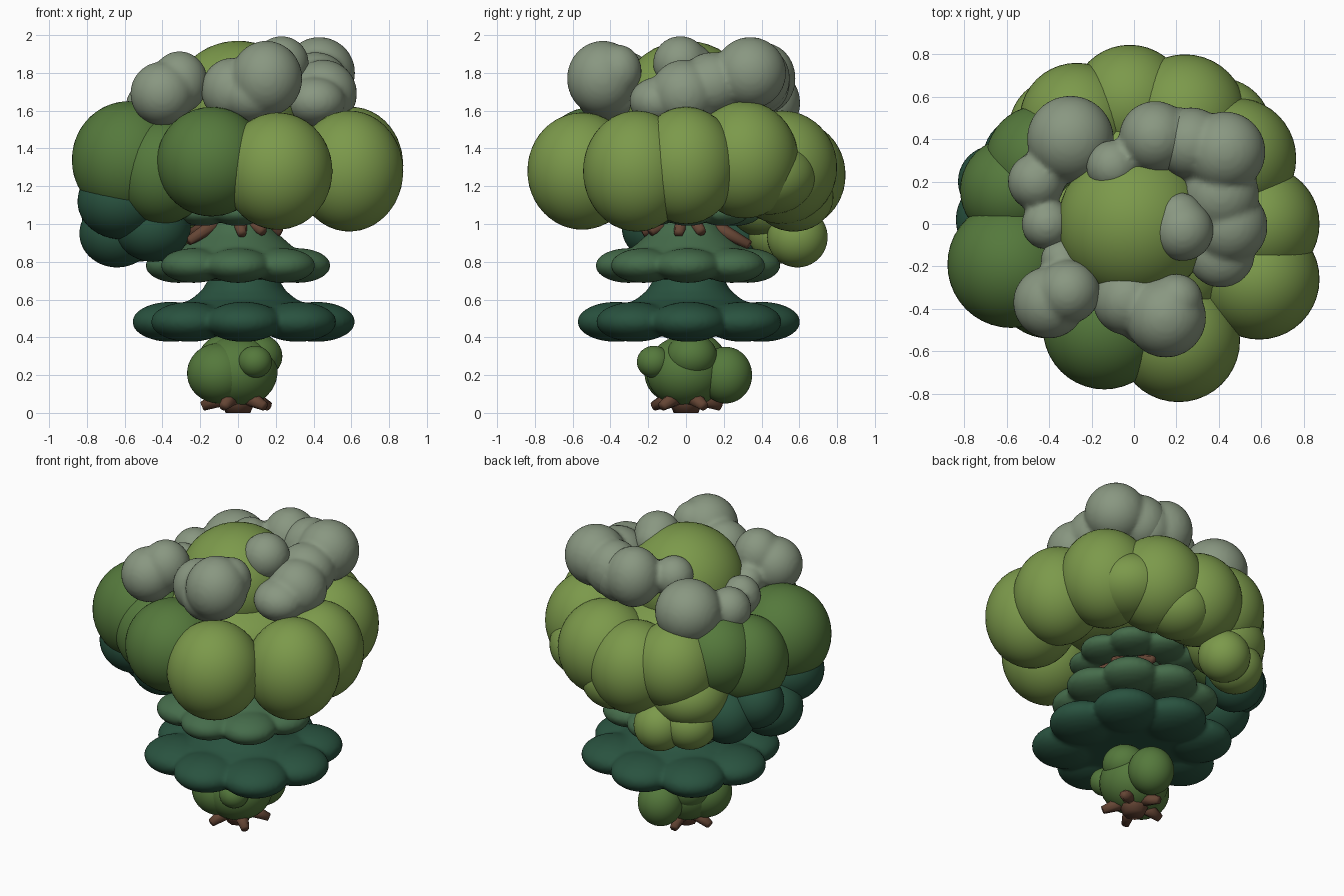
import bpy, bmesh, math
from mathutils import Matrix, Vector


def material(name, rgb):
    m = bpy.data.materials.new(name)
    m.diffuse_color = (*rgb, 1)
    return m


BARK = material("bark", (0.13, 0.06, 0.035))
DARK = material("dark_leaf", (0.022, 0.085, 0.05))
MID = material("mid_leaf", (0.06, 0.15, 0.07))
SHADE = material("shaded_leaf", (0.09, 0.19, 0.045))
LIGHT = material("light_leaf", (0.2, 0.32, 0.07))
SAGE = material("sage_leaf", (0.25, 0.31, 0.22))


def finish(name, bm, mat):
    me = bpy.data.meshes.new(name)
    bm.to_mesh(me)
    bm.free()
    me.materials.append(mat)
    for p in me.polygons:
        p.use_smooth = True
    ob = bpy.data.objects.new(name, me)
    bpy.context.collection.objects.link(ob)
    return ob


def merge(ob, voxel, iterations):
    rm = ob.modifiers.new("merge", 'REMESH')
    rm.mode, rm.voxel_size, rm.use_smooth_shade = 'VOXEL', voxel, True
    sm = ob.modifiers.new("soften", 'SMOOTH')
    sm.factor, sm.iterations = 0.5, iterations


def add_blob(bm, c, r):
    m = Matrix.Translation(c) @ Matrix.Diagonal((*r, 1))
    bmesh.ops.create_icosphere(bm, subdivisions=4, radius=1, matrix=m)


def clump(name, blobs, mat, blend=0):
    # blobs: x, y, z, horizontal radius, vertical radius
    bm = bmesh.new()
    for x, y, z, r, h in blobs:
        add_blob(bm, (x, y, z), (r, r, h))
    ob = finish(name, bm, mat)
    if blend:
        merge(ob, 0.016, blend)


def skirt(name, c, ring, r, h, n, profile, mat):
    # ring of flattened lobes around a lathed cone
    bm = bmesh.new()
    for i in range(n):
        a = 2 * math.pi * i / n
        d = ring * (1.05 if i % 2 else 1)
        add_blob(bm, (c[0] + d * math.cos(a), c[1] + d * math.sin(a), c[2]), (r, r, h))
    vs = [bm.verts.new((c[0] + x, c[1], z)) for x, z in profile]
    es = [bm.edges.new(p) for p in zip(vs, vs[1:])]
    bmesh.ops.spin(bm, geom=vs + es, cent=c, axis=(0, 0, 1), angle=2 * math.pi,
                   steps=40, use_merge=True)
    bmesh.ops.remove_doubles(bm, verts=bm.verts, dist=0.0005)
    bmesh.ops.recalc_face_normals(bm, faces=bm.faces)
    merge(finish(name, bm, mat), 0.016, 4)


def limb(bm, a, b, r1, r2):
    a, b = Vector(a), Vector(b)
    q = (b - a).to_track_quat('Z', 'Y').to_matrix().to_4x4()
    bmesh.ops.create_cone(bm, cap_ends=True, segments=8, radius1=r1, radius2=r2,
                          depth=(b - a).length, matrix=Matrix.Translation((a + b) / 2) @ q)


# trunk
bm = bmesh.new()
limb(bm, (0, 0, 0), (0, 0, 0.1), 0.065, 0.11)
limb(bm, (0, 0, 0.1), (0, 0, 1.3), 0.08, 0.05)
finish("trunk", bm, BARK)

# roots
bm = bmesh.new()
for i in range(5):
    a = math.radians(30 + 72 * i)
    u = Vector((math.cos(a), math.sin(a), 0))
    limb(bm, u * 0.06 + Vector((0, 0, 0.09)), u * 0.19 + Vector((0, 0, 0.035)), 0.05, 0.025)
finish("roots", bm, BARK)

# drooping branch stubs under the canopy
bm = bmesh.new()
for deg, reach, drop in [(215, 0.32, 0.91), (275, 0.23, 0.95), (305, 0.23, 0.96), (68, 0.36, 0.89),
                         (20, 0.24, 0.96), (350, 0.23, 0.95), (125, 0.25, 0.95), (165, 0.26, 0.95)]:
    u = Vector((math.cos(math.radians(deg)), math.sin(math.radians(deg)), 0))
    limb(bm, u * 0.06 + Vector((0, 0, 1.04)), u * reach + Vector((0, 0, drop)), 0.05, 0.025)
finish("branches", bm, BARK)

# bush at the foot
clump("base_bush", [
    (0, 0, 0.22, 0.21, 0.19), (-0.1, -0.05, 0.21, 0.17, 0.16), (0.09, -0.17, 0.27, 0.09, 0.085),
    (0.04, 0.21, 0.2, 0.14, 0.15), (0.1, 0.03, 0.3, 0.135, 0.12), (-0.06, 0.06, 0.28, 0.15, 0.14),
], SHADE)

# three lobed skirts
skirt("lower_skirt", (0.03, 0.015, 0.482), 0.385, 0.205, 0.106, 8,
      [(0, 0.41), (0.4, 0.41), (0.5, 0.48), (0.38, 0.56), (0.28, 0.6), (0.22, 0.65), (0.18, 0.72), (0, 0.73)], DARK)
skirt("middle_skirt", (0, 0.01, 0.78), 0.315, 0.175, 0.092, 8,
      [(0, 0.7), (0.17, 0.7), (0.33, 0.73), (0.4, 0.79), (0.29, 0.88), (0.21, 0.95), (0.15, 1.03), (0, 1.04)], MID)
skirt("upper_skirt", (0, 0.01, 1.06), 0.25, 0.14, 0.07, 8,
      [(0, 1.02), (0.25, 1.03), (0.3, 1.07), (0.2, 1.13), (0.1, 1.22), (0, 1.24)], MID)

# canopy, sunlit side
clump("canopy_light", [
    (0.21, -0.55, 1.28, 0.29, 0.31), (0.59, -0.26, 1.28, 0.285, 0.32), (0.6, -0.0, 1.31, 0.275, 0.31),
    (0.48, 0.31, 1.34, 0.285, 0.31), (0.24, 0.51, 1.3, 0.29, 0.3), (-0.02, 0.57, 1.26, 0.275, 0.29),
    (0.12, 0.57, 1.14, 0.21, 0.18), (0.4, 0.44, 1.25, 0.25, 0.2),
    (0, 0, 1.62, 0.36, 0.35), (0, 0, 1.38, 0.52, 0.24), (-0.27, 0.49, 1.31, 0.27, 0.28),
    (-0.38, 0.5, 0.95, 0.17, 0.16), (-0.22, 0.59, 0.93, 0.16, 0.16), (-0.35, 0.45, 1.12, 0.24, 0.2),
], LIGHT)

# canopy, shaded side
clump("canopy_shaded", [
    (-0.14, -0.49, 1.33, 0.29, 0.29), (-0.58, -0.19, 1.34, 0.3, 0.31), (-0.4, -0.28, 1.28, 0.26, 0.28),
    (-0.57, 0.16, 1.3, 0.25, 0.28), (-0.44, 0.3, 1.36, 0.26, 0.26),
], SHADE)

# low hanging lumps on the left and back
clump("hanging_leaves", [
    (-0.64, 0.02, 0.95, 0.2, 0.18), (-0.45, -0.14, 0.98, 0.2, 0.18), (-0.66, 0.2, 1.06, 0.17, 0.17),
    (-0.53, 0.32, 0.98, 0.18, 0.18), (-0.62, -0.18, 1.12, 0.23, 0.2),
], DARK)

# pale clumps on top
clump("crown_left_front", [
    (-0.4, -0.37, 1.69, 0.17, 0.17), (-0.31, -0.32, 1.75, 0.15, 0.165), (-0.34, -0.17, 1.64, 0.1, 0.1),
], SAGE, 4)
clump("crown_front", [
    (-0.03, -0.36, 1.71, 0.165, 0.17), (0.15, -0.44, 1.77, 0.19, 0.2), (0.2, -0.36, 1.81, 0.125, 0.14),
    (0.08, -0.4, 1.68, 0.18, 0.15),
], SAGE, 4)
clump("crown_right", [
    (0.45, -0.01, 1.69, 0.18, 0.18), (0.41, -0.14, 1.65, 0.16, 0.13), (0.41, 0.14, 1.74, 0.18, 0.17),
    (0.43, 0.34, 1.8, 0.19, 0.19), (0.27, 0.38, 1.77, 0.17, 0.18),
], SAGE, 4)
clump("crown_back", [
    (0.1, 0.41, 1.77, 0.17, 0.19), (0.22, 0.4, 1.75, 0.15, 0.17), (-0.1, 0.27, 1.77, 0.125, 0.13),
], SAGE, 4)
clump("crown_left_back", [
    (-0.3, 0.4, 1.64, 0.205, 0.2), (-0.46, 0.2, 1.62, 0.135, 0.14), (-0.41, 0.0, 1.62, 0.12, 0.13),
], SAGE, 4)
clump("crown_peak", [(0.23, -0.03, 1.85, 0.145, 0.145), (0.21, 0.02, 1.83, 0.13, 0.13)], SAGE, 4)
